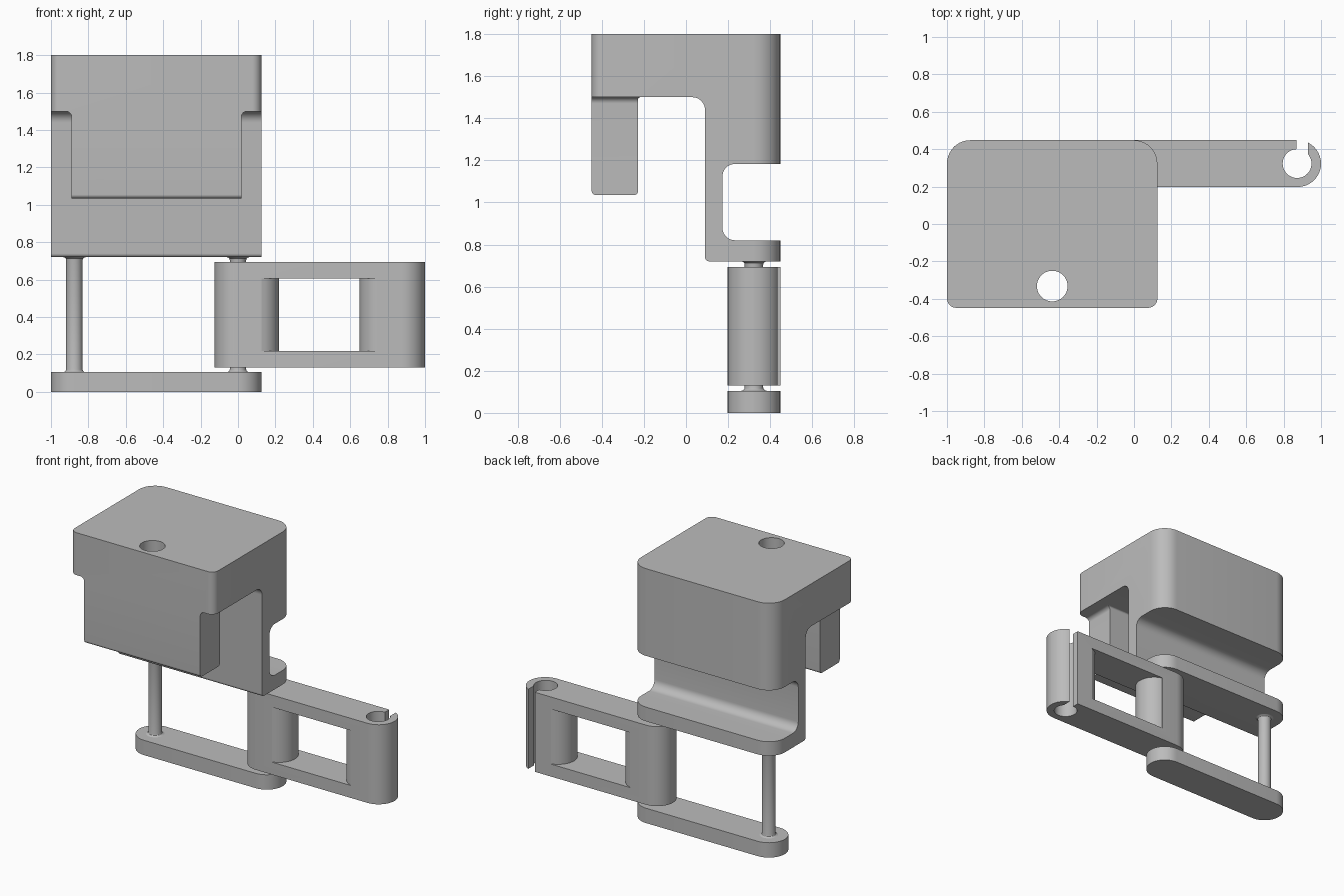
import bpy, bmesh
from math import pi, cos, sin, tan
from mathutils import Vector

if "Cube" in bpy.data.objects:
    bpy.data.objects.remove(bpy.data.objects["Cube"], do_unlink=True)

grey = bpy.data.materials.new("plain grey")
grey.use_nodes = True
grey.diffuse_color = (0.5, 0.5, 0.5, 1)
grey.node_tree.nodes["Principled BSDF"].inputs["Base Color"].default_value = (0.5, 0.5, 0.5, 1)

BACK = 0.448            # half depth of the whole model
PIN_Y = BACK - 0.125    # line of the hinge pins


def arc(cx, cy, r, start, end, steps=16):
    return [(cx + r * cos(start + (end - start) * i / steps),
             cy + r * sin(start + (end - start) * i / steps)) for i in range(steps + 1)]


def rounded(corners, steps=10):
    """Outline from (u, v, radius) corners, each filleted by its radius."""
    out = []
    for i, (u, v, r) in enumerate(corners):
        p = Vector((u, v))
        if r == 0:
            out.append((u, v))
            continue
        a = (Vector(corners[i - 1][:2]) - p).normalized()
        b = (Vector(corners[(i + 1) % len(corners)][:2]) - p).normalized()
        half = a.angle(b) / 2
        centre = p + (a + b).normalized() * (r / sin(half))
        s = p + a * (r / tan(half)) - centre
        e = p + b * (r / tan(half)) - centre
        turn = s.angle(e)
        for k in range(steps + 1):
            t = k / steps
            w = s * sin((1 - t) * turn) + e * sin(t * turn)
            out.append(tuple(centre + w / sin(turn)))
    return out


def rect(x0, x1, y0, y1, front_r=0, back_r=0):
    return rounded([(x0, y0, front_r), (x1, y0, front_r), (x1, y1, back_r), (x0, y1, back_r)])


def finish(name, bm):
    bmesh.ops.recalc_face_normals(bm, faces=bm.faces)
    mesh = bpy.data.meshes.new(name)
    bm.to_mesh(mesh)
    bm.free()
    mesh.materials.append(grey)
    ob = bpy.data.objects.new(name, mesh)
    bpy.context.collection.objects.link(ob)
    return ob


def prism(name, outline, axis, lo, hi):
    """Extrude a closed outline along an axis."""
    place = {"x": lambda u, v, d: (d, u, v),
             "y": lambda u, v, d: (u, d, v),
             "z": lambda u, v, d: (u, v, d)}[axis]
    bm = bmesh.new()
    face = bm.faces.new([bm.verts.new(place(u, v, lo)) for u, v in outline])
    new = bmesh.ops.extrude_face_region(bm, geom=[face])["geom"]
    bmesh.ops.translate(bm, verts=[g for g in new if isinstance(g, bmesh.types.BMVert)],
                        vec=place(0, 0, hi - lo))
    bmesh.ops.remove_doubles(bm, verts=bm.verts, dist=1e-5)
    return finish(name, bm)


def activate(ob):
    bpy.ops.object.select_all(action="DESELECT")
    ob.select_set(True)
    bpy.context.view_layer.objects.active = ob


def combine(ob, tool, operation="DIFFERENCE"):
    mod = ob.modifiers.new("cut", "BOOLEAN")
    mod.operation, mod.object, mod.solver = operation, tool, "EXACT"
    activate(ob)
    bpy.ops.object.modifier_apply(modifier=mod.name)
    bpy.data.objects.remove(tool, do_unlink=True)


def smooth(ob):
    activate(ob)
    bpy.ops.object.shade_smooth_by_angle(angle=pi / 6)


def drill(ob, x, y, r):
    combine(ob, prism("drill", arc(x, y, r, 0, 2 * pi, 48)[:-1], "z", -1, 3))


# Clamp body: side profile trimmed by the rounded plan
side = rounded([
    (-BACK, 1.8, 0), (-BACK, 1.035, 0.02), (-0.228, 1.035, 0.02), (-0.228, 1.5, 0.012),
    (0.09, 1.5, 0.06), (0.09, 0.72, 0.02), (0.6, 0.72, 0), (0.6, 0.82, 0),
    (0.173, 0.82, 0.06), (0.173, 1.183, 0.06), (0.6, 1.183, 0), (0.6, 1.8, 0)])
body = prism("clamp_body", side, "x", -1.1, 0.3)
plan = rect(-1, 0.125, -BACK - 0.0002, BACK, 0.05, 0.125)
combine(body, prism("plan", plan, "z", 0.5, 2), "INTERSECT")

# Shoulders either side of the front jaw
for outer, inner in ((-1.3, -0.89), (0.4, 0.018)):
    notch = rounded([(outer, 0.9, 0), (inner, 0.9, 0), (inner, 1.5, 0.03), (outer, 1.5, 0)])
    combine(body, prism("notch", notch, "y", -0.7, -0.2))

# Screw hole through the front jaw
drill(body, -0.437, -0.332, 0.082)
smooth(body)

# Lower plate
smooth(prism("lower_plate", rect(-1, 0.125, BACK - 0.25, BACK, 0.1249, 0.1249), "z", 0, 0.105))


# Pins with small flares where they meet the plates
def pin(name, x):
    half = [(0.06, 0.1), (0.06, 0.105), (0.051, 0.108), (0.046, 0.113), (0.044, 0.121)]
    profile = half + [(r, 0.825 - z) for r, z in reversed(half)]
    bm = bmesh.new()
    rings = [[bm.verts.new((u, v, z)) for u, v in arc(x, PIN_Y, r, 0, 2 * pi, 32)[:-1]]
             for r, z in profile]
    for low, high in zip(rings, rings[1:]):
        for i in range(len(low)):
            bm.faces.new((low[i - 1], low[i], high[i], high[i - 1]))
    bm.faces.new(rings[0])
    bm.faces.new(rings[-1])
    smooth(finish(name, bm))


pin("free_pin", -0.875)
pin("hinge_pin", 0)

# Swinging link: rounded bar with a window between two round columns
link = prism("swing_link", rect(-0.125, 1, BACK - 0.25, BACK, 0.1249, 0.1249), "z", 0.13, 0.693)
lean = 0.42 * pi
left = arc(0.095, PIN_Y, 0.125, -lean, lean)
right = arc(0.775, PIN_Y, 0.125, pi - lean, pi + lean)
window = ([(left[0][0], 0.1)] + left + [(left[-1][0], 0.6)]
          + [(right[0][0], 0.6)] + right + [(right[-1][0], 0.1)])
combine(link, prism("window", window, "z", 0.218, 0.607))

# Hinge bore, snap bore and its entry slot
drill(link, 0, PIN_Y, 0.077)
drill(link, 0.872, PIN_Y, 0.077)
combine(link, prism("slot", rect(0.87, 0.93, PIN_Y, 0.6), "z", -1, 2))
smooth(link)
